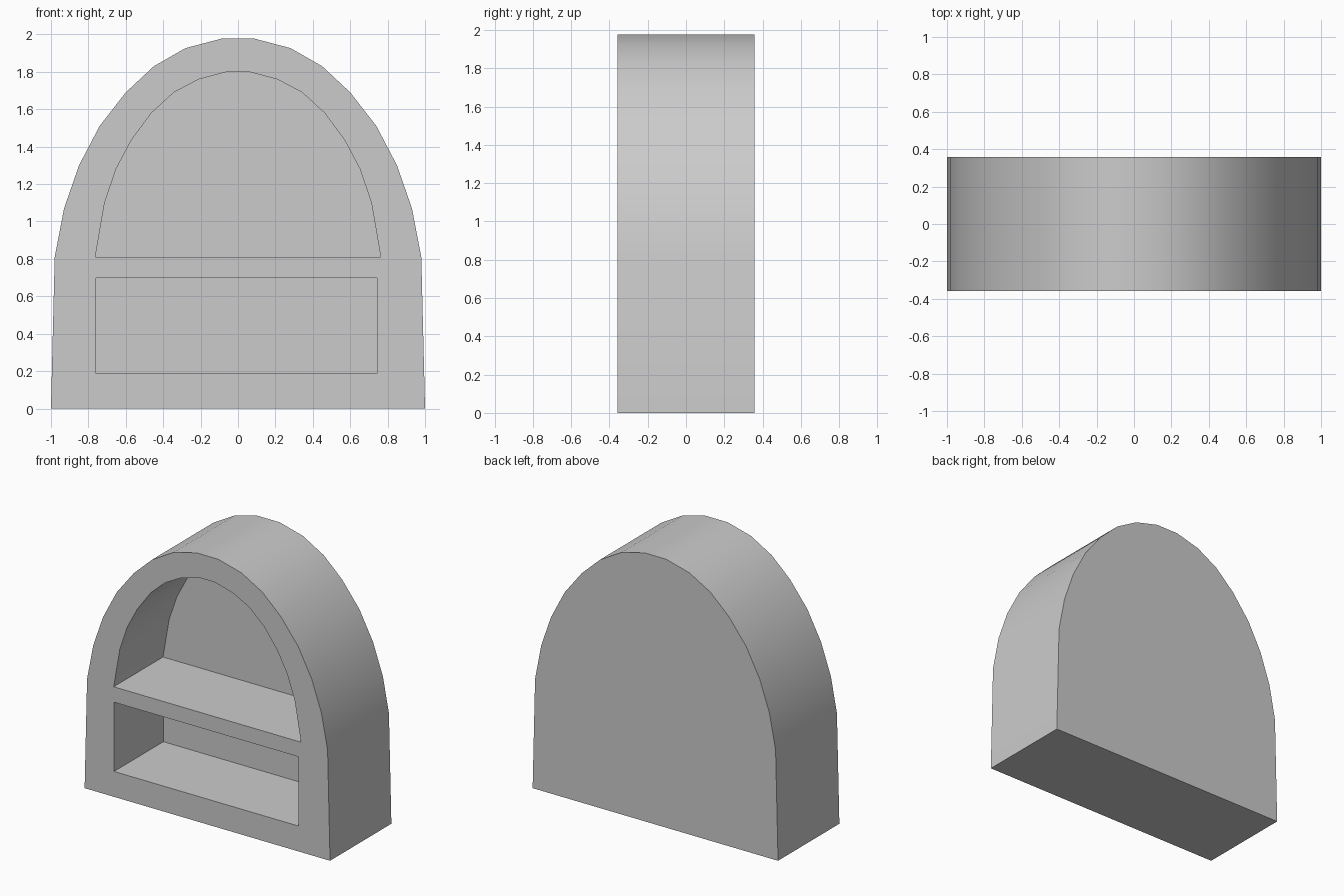
import bpy, bmesh, math

if "Cube" in bpy.data.objects:
    bpy.data.objects.remove(bpy.data.objects["Cube"])

FRONT, BACK, RECESS = -0.357, 0.357, 0.217


def prism(name, outline, y0, y1):
    """Extrude an x/z outline from y0 to y1."""
    bm = bmesh.new()
    face = bm.faces.new([bm.verts.new((x, y0, z)) for x, z in outline])
    ext = bmesh.ops.extrude_face_region(bm, geom=[face])
    for v in ext["geom"]:
        if isinstance(v, bmesh.types.BMVert):
            v.co.y = y1
    bmesh.ops.recalc_face_normals(bm, faces=bm.faces[:])
    mesh = bpy.data.meshes.new(name)
    bm.to_mesh(mesh)
    bm.free()
    ob = bpy.data.objects.new(name, mesh)
    bpy.context.collection.objects.link(ob)
    return ob


def mirrored(half):
    """Right half, top to bottom, closed with its mirror image."""
    return half + [(-x, z) for x, z in reversed(half)]


# Arched cabinet body
body = prism("arched_shelf", mirrored([
    (0.09, 1.977), (0.28, 1.927), (0.45, 1.83), (0.60, 1.69), (0.74, 1.51),
    (0.85, 1.30), (0.93, 1.07), (0.98, 0.81), (1.0, 0.0)]), FRONT, BACK)

# Upper arched niche and lower rectangular niche
cutters = [
    prism("upper_niche_cutter", mirrored([
        (0.06, 1.80), (0.21, 1.76), (0.343, 1.69), (0.463, 1.58), (0.57, 1.435),
        (0.652, 1.28), (0.713, 1.10), (0.763, 0.81)]), FRONT - 0.1, RECESS),
    prism("lower_niche_cutter", [
        (-0.76, 0.187), (0.743, 0.187), (0.743, 0.697), (-0.76, 0.697)],
        FRONT - 0.1, RECESS),
]

# Cut the niches, then discard the cutters
bpy.context.view_layer.objects.active = body
body.select_set(True)
for cutter in cutters:
    cutter.hide_render = True
    mod = body.modifiers.new("niche", 'BOOLEAN')
    mod.operation, mod.solver, mod.object = 'DIFFERENCE', 'EXACT', cutter
    bpy.ops.object.modifier_apply(modifier=mod.name)
    bpy.data.objects.remove(cutter)

bpy.ops.object.shade_smooth_by_angle(angle=math.radians(30))
